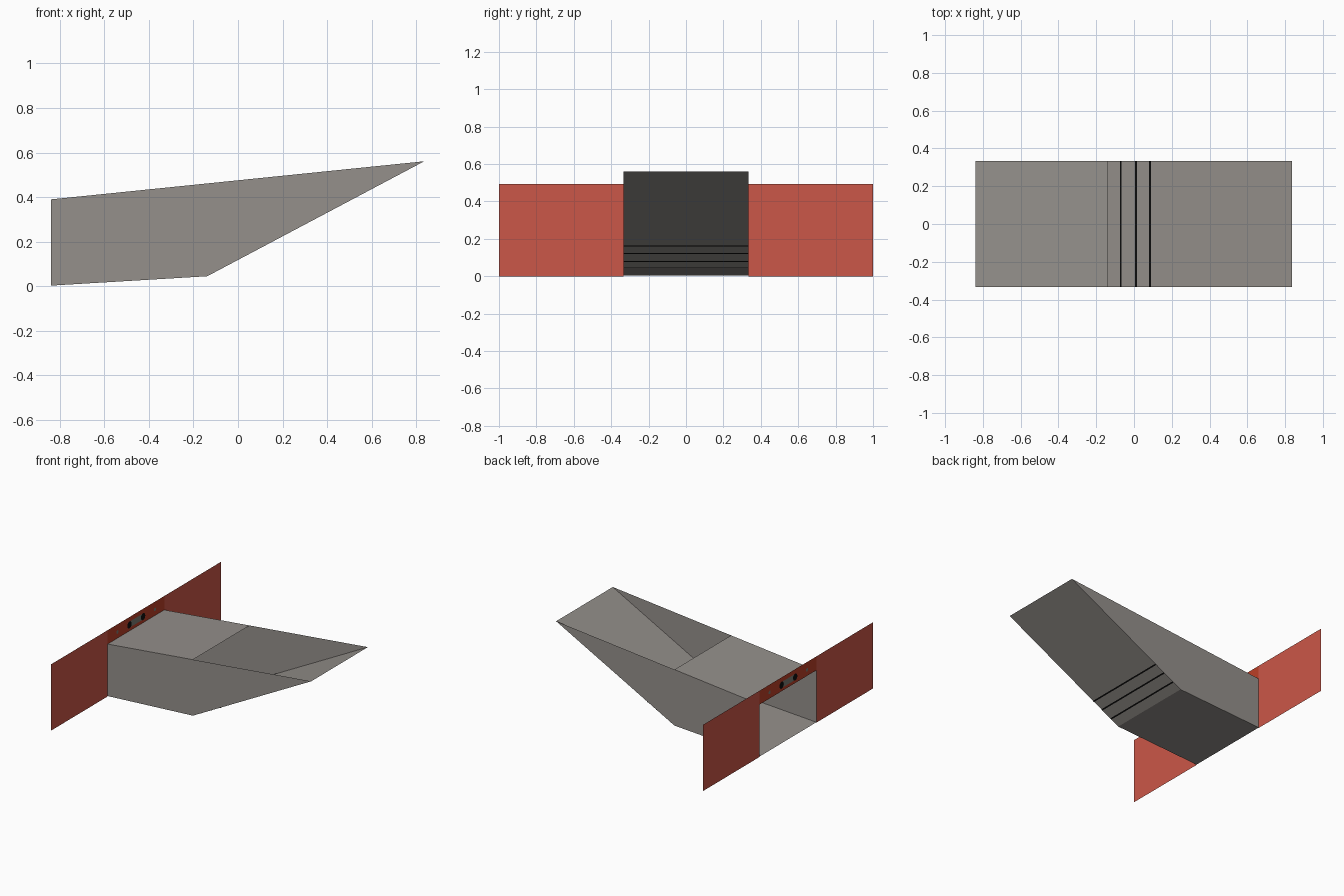
import bpy, math

if "Cube" in bpy.data.objects:
    bpy.data.objects.remove(bpy.data.objects["Cube"])

def material(name, rgb):
    m = bpy.data.materials.new(name)
    m.diffuse_color = (*rgb, 1)
    m.use_nodes = True
    m.node_tree.nodes["Principled BSDF"].inputs["Base Color"].default_value = m.diffuse_color
    return m

GREY = material("warm grey", (0.30, 0.28, 0.26))
RED = material("panel red", (0.60, 0.095, 0.065))
DEEP_RED = material("deep red", (0.50, 0.05, 0.02))
BLACK = material("black", (0.004, 0.004, 0.004))
PLATE_GREY = material("plate grey", (0.20, 0.20, 0.17))

def mesh(name, verts, faces, mat):
    me = bpy.data.meshes.new(name)
    me.from_pydata(verts, [], faces)
    me.materials.append(mat)
    ob = bpy.data.objects.new(name, me)
    bpy.context.collection.objects.link(ob)
    return ob

W = 0.333                      # half width of the chute
BACK, BEND, TIP = (-0.84, 0.003), (-0.138, 0.045), (0.836, 0.561)
TOP = (-0.84, 0.39)

def on_line(a, b, x):
    return (x, a[1] + (b[1] - a[1]) * (x - a[0]) / (b[0] - a[0]))

def sheet(name, profile, mat):
    """Profile in xz swept across the chute width."""
    n = len(profile)
    verts = [(x, y, z) for y in (-W, W) for x, z in profile]
    faces = [(i, i + 1, n + i + 1, n + i) for i in range(n - 1)]
    return mesh(name, verts, faces, mat)

def panel(name, y0, y1, z0, z1, mat, x=-0.84):
    return mesh(name, [(x, y0, z0), (x, y1, z0), (x, y1, z1), (x, y0, z1)],
                [(0, 1, 2, 3)], mat)

def disc(name, x, y, z, r, mat, n=12):
    verts = [(x, y + r * math.cos(2 * math.pi * i / n),
              z + r * math.sin(2 * math.pi * i / n)) for i in range(n)]
    return mesh(name, verts, [tuple(range(n))], mat)

# chute: bent floor, short cover, side walls
sheet("chute_floor", [BACK, BEND, TIP], GREY)
sheet("chute_cover", [TOP, on_line(TOP, TIP, BEND[0])], GREY)
for side, y in (("front", -W), ("back", W)):
    mesh("chute_wall_" + side, [(x, y, z) for x, z in (BACK, BEND, TIP, TOP)],
         [(0, 1, 2, 3)], GREY)

# thin dark stripes on both sides of the sloped floor
for i, x in enumerate((-0.07, 0.01, 0.085)):
    for tag, off in (("upper", 0.002), ("lower", -0.002)):
        w = 0.005
        ends = [on_line(BEND, TIP, x - w), on_line(BEND, TIP, x + w)]
        sheet(f"floor_stripe_{tag}_{i}", [(a, b + off) for a, b in ends], BLACK)

# mounting panel around the opening
panel("side_panel_front", -1, -W, 0, 0.493, RED)
panel("side_panel_back", W, 1, 0, 0.493, RED)
panel("header_panel", -W, W, 0.39, 0.493, DEEP_RED)

# fittings on both faces of the header
for tag, s in (("inner", 1), ("outer", -1)):
    x = -0.84 + 0.002 * s
    panel("header_plate_" + tag, -0.08, 0.08, 0.415, 0.46, PLATE_GREY, x)
    for k in (-1, 1):
        disc(f"header_knob_{tag}_{k}", x + 0.001 * s, 0.08 * k, 0.437, 0.026, BLACK)
        disc(f"header_bolt_{tag}_{k}", x, 0.22 * k, 0.437, 0.013, PLATE_GREY)
